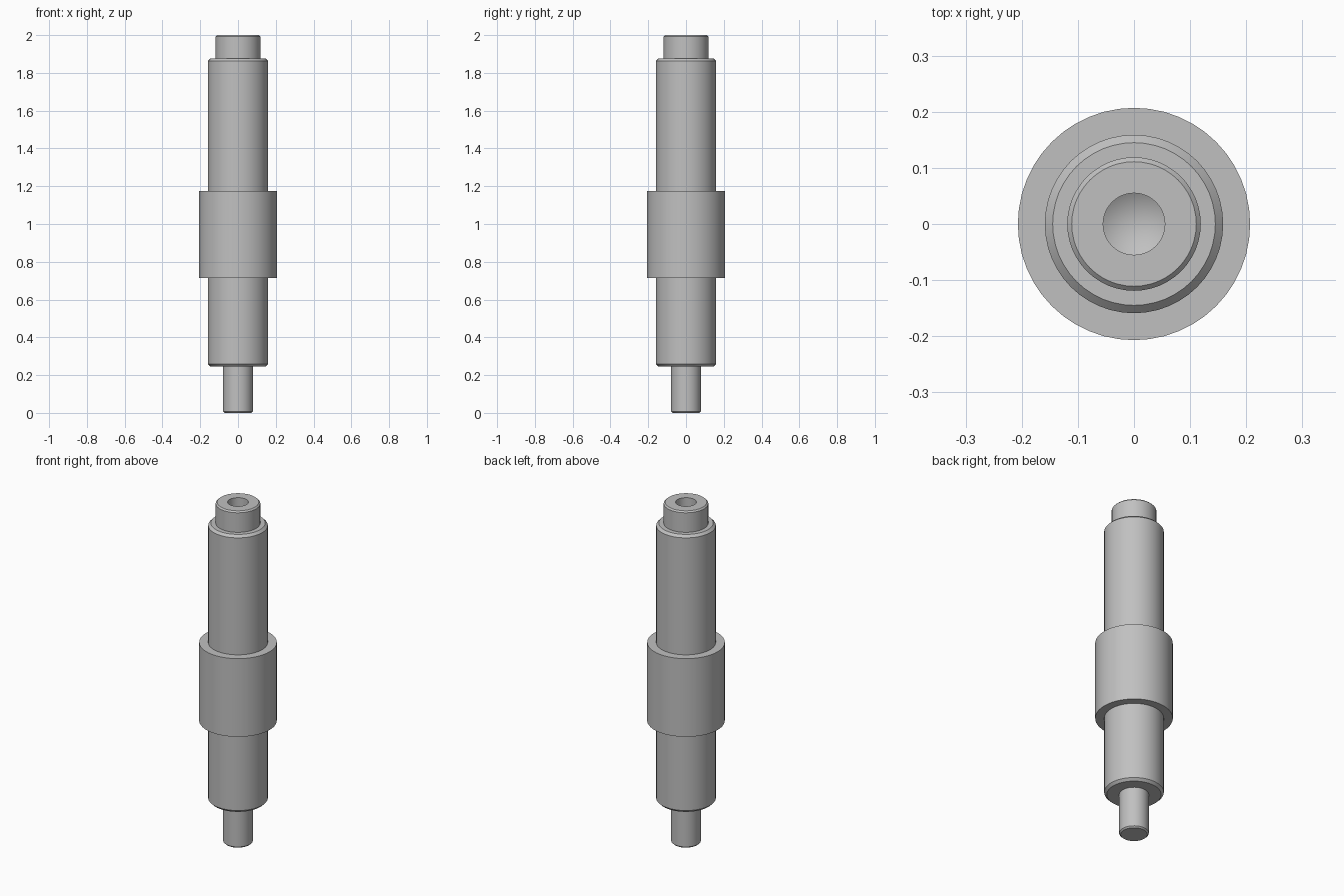
import bpy
import bmesh
import math
from mathutils import Vector

if "Cube" in bpy.data.objects:
    bpy.data.objects.remove(bpy.data.objects["Cube"], do_unlink=True)

SEGMENTS = 48

steel = bpy.data.materials.new("plain_steel")
steel.use_nodes = True
colour = (0.53, 0.53, 0.53, 1)
steel.diffuse_color = colour
steel.node_tree.nodes["Principled BSDF"].inputs["Base Color"].default_value = colour


def turned_part(name, profile):
    """Revolve a (radius, height) profile around the z axis."""
    bm = bmesh.new()
    verts = [bm.verts.new((r, 0, z)) for r, z in profile]
    edges = [bm.edges.new(pair) for pair in zip(verts, verts[1:])]
    bmesh.ops.spin(bm, geom=verts + edges, cent=Vector(), axis=Vector((0, 0, 1)),
                   angle=math.tau, steps=SEGMENTS, use_merge=True)
    bmesh.ops.remove_doubles(bm, verts=bm.verts, dist=0.0001)
    bmesh.ops.recalc_face_normals(bm, faces=bm.faces)
    mesh = bpy.data.meshes.new(name)
    bm.to_mesh(mesh)
    bm.free()
    mesh.materials.append(steel)
    obj = bpy.data.objects.new(name, mesh)
    bpy.context.collection.objects.link(obj)
    bpy.ops.object.select_all(action="DESELECT")
    obj.select_set(True)
    bpy.context.view_layer.objects.active = obj
    bpy.ops.object.shade_smooth_by_angle(angle=math.radians(30))
    return obj


pin, body, collar, neck, bore = 0.079, 0.159, 0.207, 0.119, 0.055
small, large = 0.008, 0.014

turned_part("stepped_shaft", [
    # lower pin with chamfered end
    (0, 0), (pin - small, 0), (pin, small), (pin, 0.245),
    # lower body with chamfered shoulder
    (body - large, 0.245), (body, 0.245 + large), (body, 0.715),
    # collar with sharp edges
    (collar, 0.715), (collar, 1.175), (body, 1.175),
    # upper body with chamfered shoulder
    (body, 1.877 - large), (body - large, 1.877),
    # neck with chamfered rim
    (neck, 1.877), (neck, 2 - small), (neck - small, 2),
    # drilled blind hole with conical bottom
    (bore, 2), (bore, 1.8), (0, 1.767),
])
